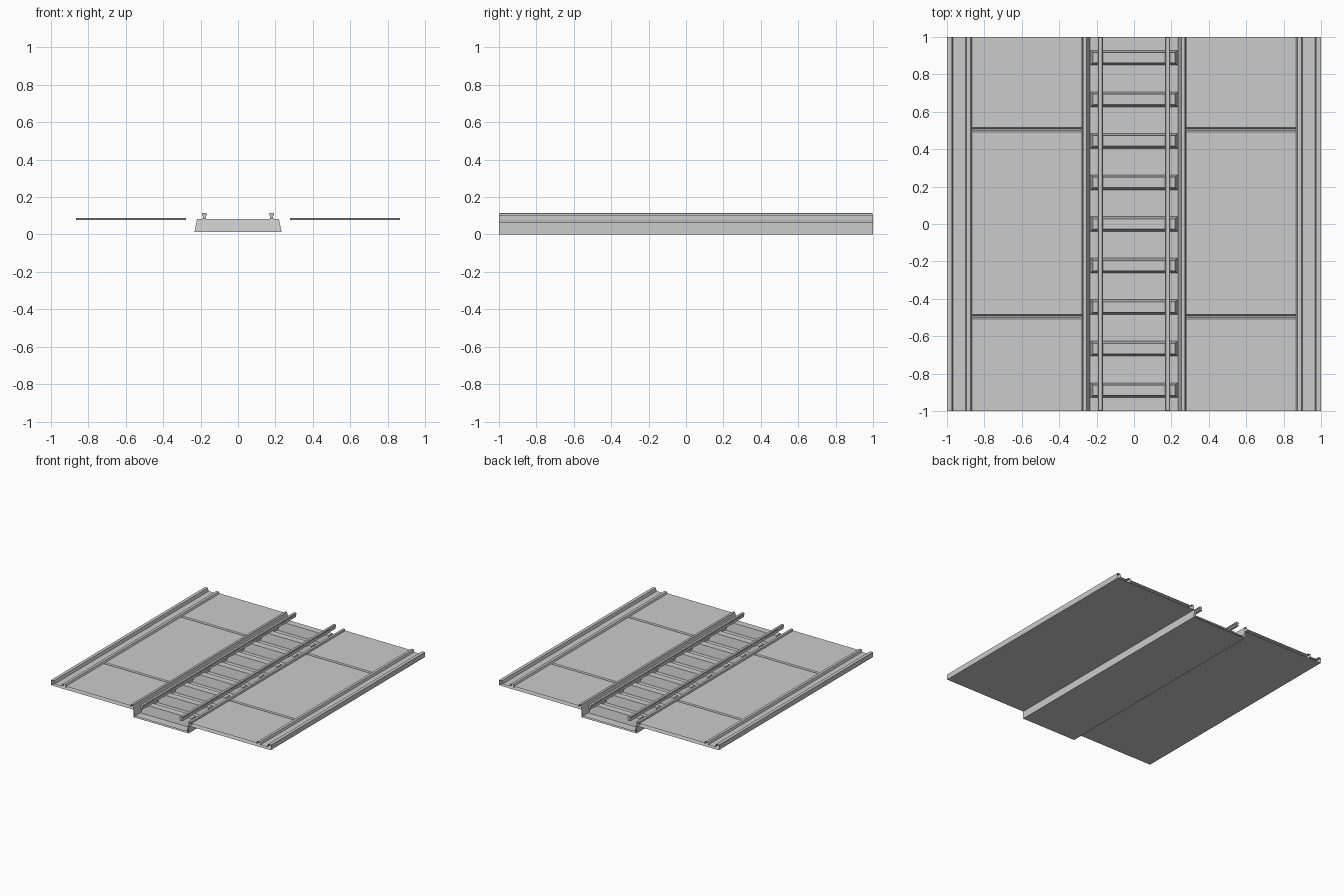
import bpy, bmesh

cube = bpy.data.objects.get("Cube")
if cube:
    bpy.data.objects.remove(cube, do_unlink=True)

# One concrete grey for everything
grey = bpy.data.materials.new("concrete_grey")
grey.use_nodes = True
COLOUR = (0.6, 0.6, 0.6, 1)
grey.diffuse_color = COLOUR
grey.node_tree.nodes["Principled BSDF"].inputs["Base Color"].default_value = COLOUR


def finish(name, bm):
    mesh = bpy.data.meshes.new(name)
    bm.to_mesh(mesh)
    bm.free()
    mesh.materials.append(grey)
    obj = bpy.data.objects.new(name, mesh)
    bpy.context.collection.objects.link(obj)
    return obj


def sweep(name, profile, place, start, end, closed=False, caps=False):
    """Sweep a 2D profile between two positions; place(point, t) gives 3D."""
    bm = bmesh.new()
    near = [bm.verts.new(place(p, start)) for p in profile]
    far = [bm.verts.new(place(p, end)) for p in profile]
    count = len(profile)
    for i in range(count if closed else count - 1):
        j = (i + 1) % count
        bm.faces.new((near[i], far[i], far[j], near[j]))
    if caps:
        bm.faces.new(near)
        bm.faces.new(far[::-1])
        bmesh.ops.recalc_face_normals(bm, faces=bm.faces)
    return finish(name, bm)


def along_y(p, t):
    return (p[0], t, p[1])


def along_x(p, t):
    return (t, p[0], p[1])


def mirrored(points):
    return [(-x, z) for x, z in reversed(points)]


# Hollow street bed, open at both ends: kerbs, gutters, slab edges and trench
ROAD, GROOVE, BASE = 0.088, 0.077, 0.062
SLAB_IN, SLAB_OUT = 0.277, 0.865
outer = [(0.997, BASE), (1, 0.08), (1, 0.105), (0.974, 0.105), (0.967, 0.08),
         (0.902, 0.08), (0.896, 0.1), (0.874, 0.1), (SLAB_OUT, GROOVE)]
inner = [(SLAB_IN, GROOVE), (0.272, 0.1), (0.254, 0.1), (0.236, 0.012)]
under = [(0.25, 0), (0.25, BASE), (0.997, BASE)]
sweep("left_kerb", outer, along_y, -1, 1)
sweep("right_kerb", mirrored(outer), along_y, -1, 1)
sweep("trench", inner + mirrored(inner), along_y, -1, 1)
sweep("underside", mirrored(under) + under, along_y, -1, 1)

# Road slabs with two expansion grooves across each side
slab = [(-1, ROAD)]
for y in (-0.496, 0.504):
    slab += [(y - 0.011, ROAD), (y - 0.005, GROOVE), (y + 0.005, GROOVE), (y + 0.011, ROAD)]
slab.append((1, ROAD))
for side, a, b in (("left", SLAB_IN, SLAB_OUT), ("right", -SLAB_OUT, -SLAB_IN)):
    sweep(side + "_road_slabs", slab[::-1], along_x, b, a).data.flip_normals()
    bpy.data.objects[side + "_road_slabs"].data.flip_normals()

# Tapered sleepers
for i in range(9):
    bm = bmesh.new()
    bmesh.ops.create_cube(bm, size=2)
    for v in bm.verts:
        top = v.co.z > 0
        v.co.x *= 0.219 if top else 0.233
        v.co.y = v.co.y * (0.028 if top else 0.04) + (i - 4) * 2 / 9
        v.co.z = 0.083 if top else 0.012
    finish("sleeper_%d" % (i + 1), bm)

# Rails: foot, slim web and a wider head
half = [(0.01, 0.083), (0.007, 0.098), (0.013, 0.103), (0.013, 0.112), (0.009, 0.116)]
for side, x in (("left", 0.18), ("right", -0.18)):
    rail = [(x + dx, z) for dx, z in half + mirrored(half)]
    sweep(side + "_rail", rail, along_y, -0.998, 0.998, closed=True, caps=True)
